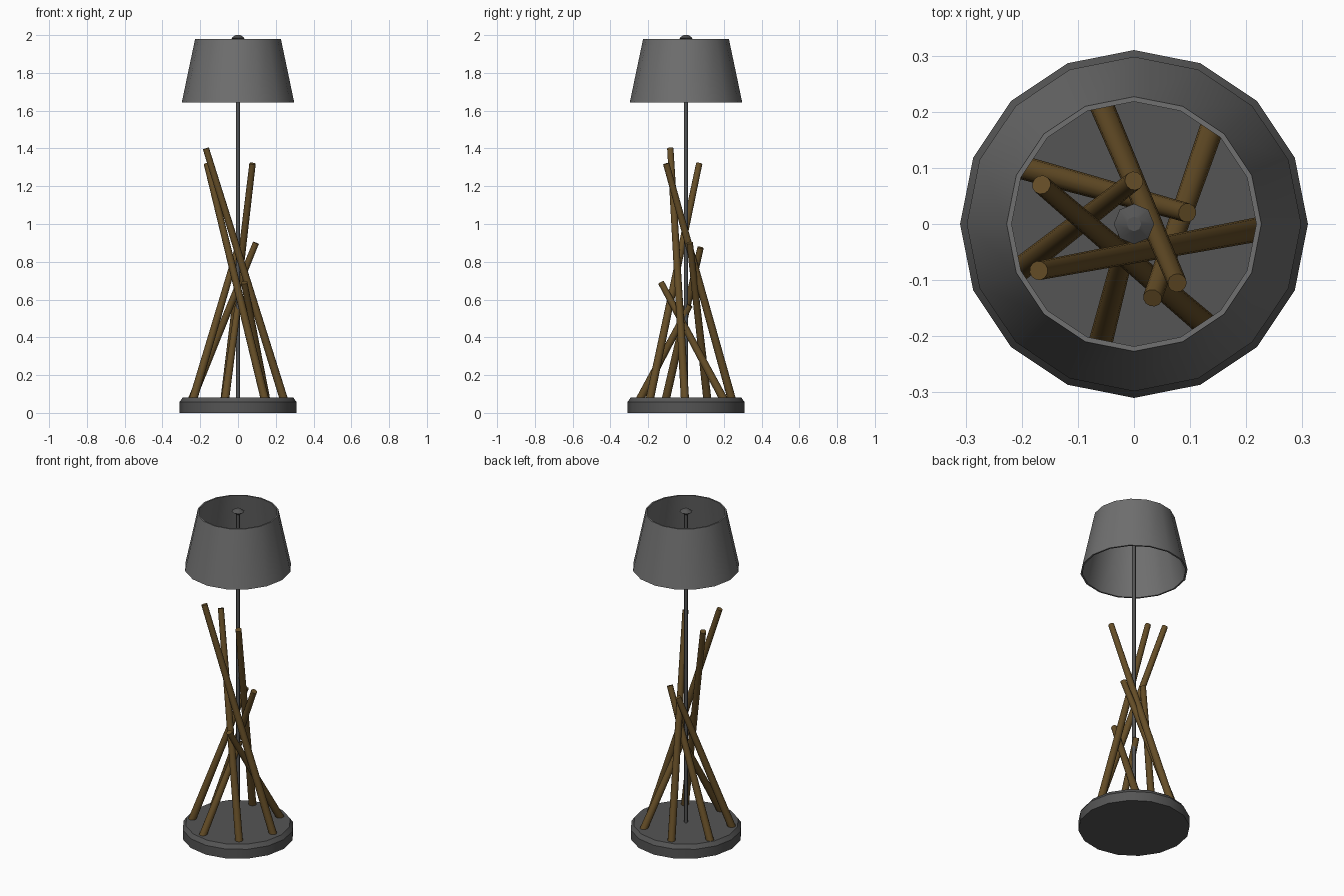
import bpy, math
from mathutils import Vector

if "Cube" in bpy.data.objects:
    bpy.data.objects.remove(bpy.data.objects["Cube"])


def finish(name, verts, faces, mat=None):
    mesh = bpy.data.meshes.new(name)
    mesh.from_pydata(verts, [], faces)
    ob = bpy.data.objects.new(name, mesh)
    bpy.context.collection.objects.link(ob)
    if mat:
        mesh.materials.append(mat)
    bpy.ops.object.select_all(action='DESELECT')
    ob.select_set(True)
    bpy.context.view_layer.objects.active = ob
    bpy.ops.object.shade_smooth_by_angle(angle=math.radians(30))
    return ob


def lathe(name, profile, sides, closed=False, mat=None):
    """Spin (radius, z) points around z; cap the ends, or close the profile loop."""
    n = len(profile)
    verts = [(r * math.cos(math.tau * i / sides), r * math.sin(math.tau * i / sides), z)
             for r, z in profile for i in range(sides)]
    faces = []
    for k in range(n if closed else n - 1):
        a, b = k * sides, (k + 1) % n * sides
        for i in range(sides):
            j = (i + 1) % sides
            faces.append((a + i, a + j, b + j, b + i))
    if not closed:
        faces.append(tuple(reversed(range(sides))))
        faces.append(tuple(range((n - 1) * sides, n * sides)))
    return finish(name, verts, faces, mat)


def stick(name, foot, top, mat):
    """Tapered round stick from foot to top, sunk slightly into the base."""
    foot, top = Vector(foot), Vector(top)
    d = (top - foot).normalized()
    foot = foot - d * 0.015
    ob = lathe(name, [(0.022, 0), (0.017, (top - foot).length)], 12, mat=mat)
    ob.location = foot
    ob.rotation_euler = d.to_track_quat('Z', 'Y').to_euler()
    return ob


wood = bpy.data.materials.new("wood")
wood.diffuse_color = (0.13, 0.075, 0.02, 1)
wood.use_nodes = True
wood.node_tree.nodes["Principled BSDF"].inputs["Base Color"].default_value = wood.diffuse_color
dark = bpy.data.materials.new("dark_grey")
dark.diffuse_color = (0.09, 0.09, 0.09, 1)
dark.use_nodes = True
dark.node_tree.nodes["Principled BSDF"].inputs["Base Color"].default_value = dark.diffuse_color
grey = bpy.data.materials.new("shade_grey")
grey.diffuse_color = (0.16, 0.16, 0.16, 1)
grey.use_nodes = True
grey.node_tree.nodes["Principled BSDF"].inputs["Base Color"].default_value = grey.diffuse_color

# Round base with chamfered rim
lathe("base", [(0.31, 0), (0.31, 0.057), (0.293, 0.081)], 16, mat=dark)

# Pole and finial
lathe("pole", [(0.010, 0.07), (0.010, 1.98)], 12, mat=dark)
lathe("finial", [(0.013, 1.968), (0.036, 1.984), (0.013, 2.0)], 8, mat=dark)

# Hollow tapered lampshade
lathe("lampshade", [(0.298, 1.642), (0.227, 1.98), (0.218, 1.98), (0.288, 1.642)],
      16, closed=True, mat=grey)

# Leaning wooden sticks: foot x, y and top x, y, z
sticks = [
    (0.14, -0.19, -0.165, 0.070, 1.32),
    (-0.235, -0.105, 0.0, 0.077, 0.875),
    (-0.24, 0.112, 0.095, 0.020, 0.90),
    (-0.07, 0.24, 0.077, -0.105, 1.32),
    (0.147, 0.195, 0.033, -0.132, 0.69),
    (0.24, -0.006, -0.170, -0.083, 1.40),
    (-0.067, -0.24, 0.0, 0.020, 0.57),
]
for i, (fx, fy, tx, ty, tz) in enumerate(sticks, 1):
    stick(f"wood_stick_{i}", (fx, fy, 0.08), (tx, ty, tz), wood)
